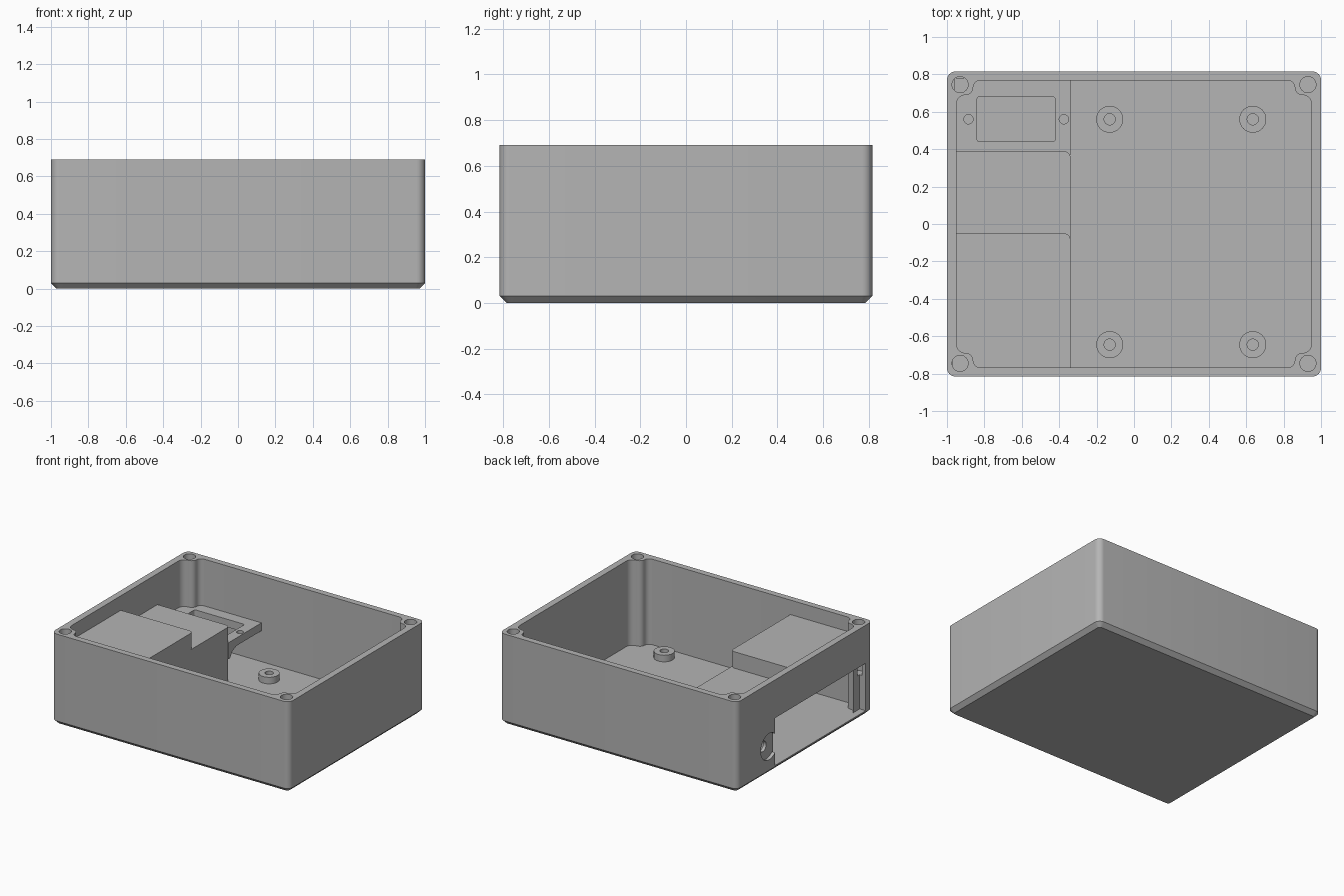
import bpy, bmesh, math
from mathutils import Matrix, Vector

cube = bpy.data.objects.get("Cube")
if cube:
    bpy.data.objects.remove(cube)

grey = bpy.data.materials.new("plain grey")
grey.use_nodes = True
grey.diffuse_color = (0.46, 0.46, 0.46, 1)
grey.node_tree.nodes["Principled BSDF"].inputs["Base Color"].default_value = grey.diffuse_color


def arc(cx, cy, r, a0, a1, n=8):
    """Points on an arc, angles in degrees."""
    angles = [math.radians(a0 + (a1 - a0) * i / n) for i in range(n + 1)]
    return [(cx + r * math.cos(a), cy + r * math.sin(a)) for a in angles]


def circle(cx, cy, r, n=32):
    return arc(cx, cy, r, 0, 360, n)[:-1]


def rect(x0, x1, y0, y1):
    return [(x0, y0), (x1, y0), (x1, y1), (x0, y1)]


def rounded_rect(hx, hy, r):
    out = []
    for i, (sx, sy) in enumerate([(1, 1), (-1, 1), (-1, -1), (1, -1)]):
        out += arc(sx * (hx - r), sy * (hy - r), r, 90 * i, 90 * i + 90)
    return out


def loft(name, rings):
    """Solid through stacked (outline, height) rings."""
    bm = bmesh.new()
    loops = [[bm.verts.new((x, y, z)) for x, y in pts] for pts, z in rings]
    bm.faces.new(loops[0][::-1])
    bm.faces.new(loops[-1])
    n = len(loops[0])
    for low, high in zip(loops, loops[1:]):
        for i in range(n):
            j = (i + 1) % n
            bm.faces.new((low[i], low[j], high[j], high[i]))
    bmesh.ops.recalc_face_normals(bm, faces=bm.faces)
    mesh = bpy.data.meshes.new(name)
    bm.to_mesh(mesh)
    bm.free()
    mesh.materials.append(grey)
    obj = bpy.data.objects.new(name, mesh)
    bpy.context.collection.objects.link(obj)
    return obj


def prism(name, pts, z0, z1):
    return loft(name, [(pts, z0), (pts, z1)])


def side_prism(name, pts, x0, x1):
    """Outline in (y, z) extruded along x."""
    obj = prism(name, pts, x0, x1)
    obj.data.transform(Matrix(((0, 0, 1, 0), (1, 0, 0, 0), (0, 1, 0, 0), (0, 0, 0, 1))))
    return obj


def activate(obj):
    bpy.ops.object.select_all(action='DESELECT')
    obj.select_set(True)
    bpy.context.view_layer.objects.active = obj


def cut(obj, *cutters):
    activate(obj)
    for c in cutters:
        c.hide_render = True
        mod = obj.modifiers.new("cut", 'BOOLEAN')
        mod.operation = 'DIFFERENCE'
        mod.solver = 'EXACT'
        mod.object = c
        bpy.ops.object.modifier_apply(modifier=mod.name)
        bpy.data.objects.remove(c)


def smooth(obj):
    activate(obj)
    bpy.ops.object.shade_smooth_by_angle(angle=math.radians(30))


HX, HY, TOP, FLOOR = 1.0, 0.815, 0.69, 0.04
IX, IY = 0.95, 0.768          # inner wall faces
LEDGE = -0.34                 # inner edge of the side compartment
SIDE_Y, STEP_Y = 0.39, -0.05  # back ends of its low and tall parts

# Outer shell with chamfered base
case = loft("case_body", [(rounded_rect(HX - 0.03, HY - 0.03, 0.02), 0),
                          (rounded_rect(HX, HY, 0.045), 0.03),
                          (rounded_rect(HX, HY, 0.045), TOP)])

# Cavity outline that leaves a rounded screw boss in each corner
corner = (arc(IX - 0.05, IY - 0.128, 0.05, 0, 90)
          + arc(IX - 0.05, IY - 0.038, 0.04, 270, 180)
          + arc(IX - 0.13, IY - 0.04, 0.04, 0, 90))
outline = []
for sx, sy in [(1, 1), (-1, 1), (-1, -1), (1, -1)]:
    pts = [(sx * x, sy * y) for x, y in corner]
    outline += pts if sx * sy > 0 else pts[::-1]
cut(case, prism("cavity", outline, FLOOR, TOP + 0.1))

# Screw holes in the rim
for sx in (-1, 1):
    for sy in (-1, 1):
        cut(case, prism("rim_hole", circle(sx * 0.93, sy * 0.745, 0.043), 0.3, TOP + 0.1))

# Side opening, with a recessed ear and its screw hole
cut(case,
    side_prism("opening", rect(-0.73, 0.36, FLOOR, 0.40), -1.1, -0.949),
    side_prism("ear", circle(0.43, 0.21, 0.1), -1.1, -0.975),
    side_prism("ear_hole", circle(0.47, 0.22, 0.04), -1.1, -0.9))
smooth(case)


def compartment_plan(back):
    return ([(-0.97, -0.79), (LEDGE, -0.79)]
            + arc(LEDGE - 0.035, back - 0.035, 0.035, 0, 90) + [(-0.97, back)])


# Stepped hollow cover behind the side opening
low = prism("compartment_low", compartment_plan(SIDE_Y), 0.02, 0.455)
tall = prism("compartment_tall", compartment_plan(STEP_Y), 0.455, 0.58)
cut(low, prism("low_space", rect(-1.1, LEDGE - 0.05, -0.9, SIDE_Y - 0.05), -0.1, 0.405),
    prism("low_passage", rect(-1.1, LEDGE - 0.05, -0.9, STEP_Y - 0.05), 0.3, 0.6))
cut(tall, prism("tall_space", rect(-1.1, LEDGE - 0.05, -0.9, STEP_Y - 0.05), 0.3, 0.53))
for obj in (low, tall):
    smooth(obj)

# Mounting shelf with a window and two screw holes
shelf = side_prism("mounting_shelf",
                   [(SIDE_Y - 0.02, 0.335), (0.78, 0.335), (0.78, 0.275), (0.47, 0.275),
                    (0.42, 0.255), (SIDE_Y, 0.21), (SIDE_Y - 0.02, 0.21)], -0.96, LEDGE)
window = arc(-0.63, 0.56, 0, 0, 0, 1)[:1]
window = [(x + window[0][0], y + window[0][1]) for x, y in rounded_rect(0.21, 0.12, 0.015)]
cut(shelf, prism("window", window, 0.1, 0.5))
for x in (-0.885, -0.375):
    cut(shelf, prism("shelf_hole", circle(x, 0.56, 0.025), 0.1, 0.5))
smooth(shelf)

# Four floor standoffs
for side, x in (("right", -0.13), ("left", 0.635)):
    for end, y in (("back", 0.56), ("front", -0.645)):
        pad = prism(f"standoff_{end}_{side}", circle(x, y, 0.072), 0.02, 0.09)
        cut(pad, prism("pad_hole", circle(x, y, 0.03), FLOOR, 0.2))
        smooth(pad)
